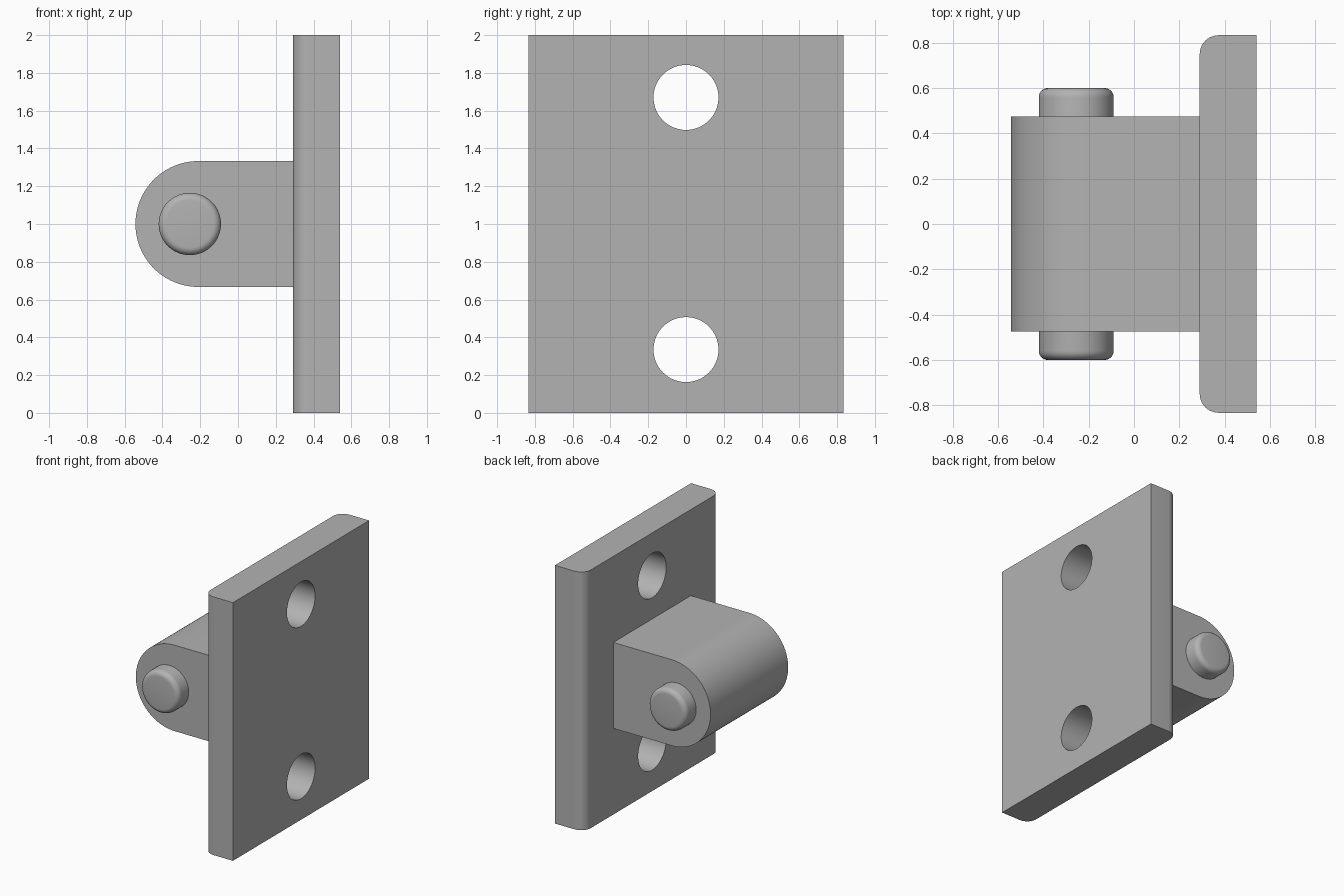
import bpy, bmesh, math
from mathutils import Matrix

cube = bpy.data.objects.get("Cube")
if cube:
    bpy.data.objects.remove(cube, do_unlink=True)

GREY = (0.45, 0.45, 0.45, 1)
steel = bpy.data.materials.new("plain_grey")
steel.use_nodes = True
steel.diffuse_color = GREY
steel.node_tree.nodes["Principled BSDF"].inputs["Base Color"].default_value = GREY


def arc(cx, cy, r, start, end, steps):
    angles = [math.radians(start + (end - start) * i / steps) for i in range(steps + 1)]
    return [(cx + r * math.cos(a), cy + r * math.sin(a)) for a in angles]


def add_object(name, bm):
    bmesh.ops.recalc_face_normals(bm, faces=bm.faces)
    mesh = bpy.data.meshes.new(name)
    bm.to_mesh(mesh)
    bm.free()
    mesh.materials.append(steel)
    obj = bpy.data.objects.new(name, mesh)
    bpy.context.collection.objects.link(obj)
    return obj


def extrude_profile(name, points, depth_vector):
    """Extrude a closed outline of 3D points into a solid."""
    bm = bmesh.new()
    face = bm.faces.new([bm.verts.new(p) for p in points])
    ext = bmesh.ops.extrude_face_region(bm, geom=[face])
    verts = [g for g in ext["geom"] if isinstance(g, bmesh.types.BMVert)]
    bmesh.ops.translate(bm, verts=verts, vec=depth_vector)
    return add_object(name, bm)


def cylinder(name, radius, length, axis, location):
    bm = bmesh.new()
    turn = Matrix.Rotation(math.pi / 2, 4, axis)
    bmesh.ops.create_cone(bm, cap_ends=True, segments=64, radius1=radius, radius2=radius,
                          depth=length, matrix=Matrix.Translation(location) @ turn)
    return add_object(name, bm)


def smooth(obj):
    bpy.ops.object.select_all(action="DESELECT")
    obj.select_set(True)
    bpy.context.view_layer.objects.active = obj
    bpy.ops.object.shade_smooth_by_angle(angle=math.radians(30))


# Mounting plate, rounded on its two inner vertical edges
back, inner, half_w, fillet = 0.54, 0.29, 0.833, 0.083
outline = [(back, -half_w), (back, half_w)]
outline += arc(inner + fillet, half_w - fillet, fillet, 90, 180, 10)
outline += arc(inner + fillet, fillet - half_w, fillet, 180, 270, 10)
plate = extrude_profile("mounting_plate", [(x, y, 0) for x, y in outline], (0, 0, 2))

# Bolt holes through the plate
for label, z in (("lower", 0.335), ("upper", 1.67)):
    cutter = cylinder(label + "_hole_cutter", 0.172, 1, "Y", (0.4, 0, z))
    cutter.hide_render = True
    cut = plate.modifiers.new(label + "_hole", "BOOLEAN")
    cut.operation = "DIFFERENCE"
    cut.solver = "EXACT"
    cut.object = cutter
    bpy.context.view_layer.objects.active = plate
    bpy.ops.object.modifier_apply(modifier=cut.name)
    bpy.data.objects.remove(cutter, do_unlink=True)

# Round-nosed lug standing out from the plate
nose = [(inner, 1.333), *arc(-0.21, 1, 0.333, 90, 270, 48), (inner, 0.667)]
lug = extrude_profile("lug", [(x, -0.475, z) for x, z in nose], (0, 0.95, 0))

# Hinge pin with rounded rims
pin = cylinder("hinge_pin", 0.165, 1.2, "X", (-0.255, 0, 1))
bm = bmesh.new()
bm.from_mesh(pin.data)
rims = [e for e in bm.edges if abs(e.verts[0].co.y - e.verts[1].co.y) < 0.01]
bmesh.ops.bevel(bm, geom=rims, offset=0.04, segments=6, profile=0.5, affect="EDGES")
bm.to_mesh(pin.data)
bm.free()

for part in (plate, lug, pin):
    smooth(part)
